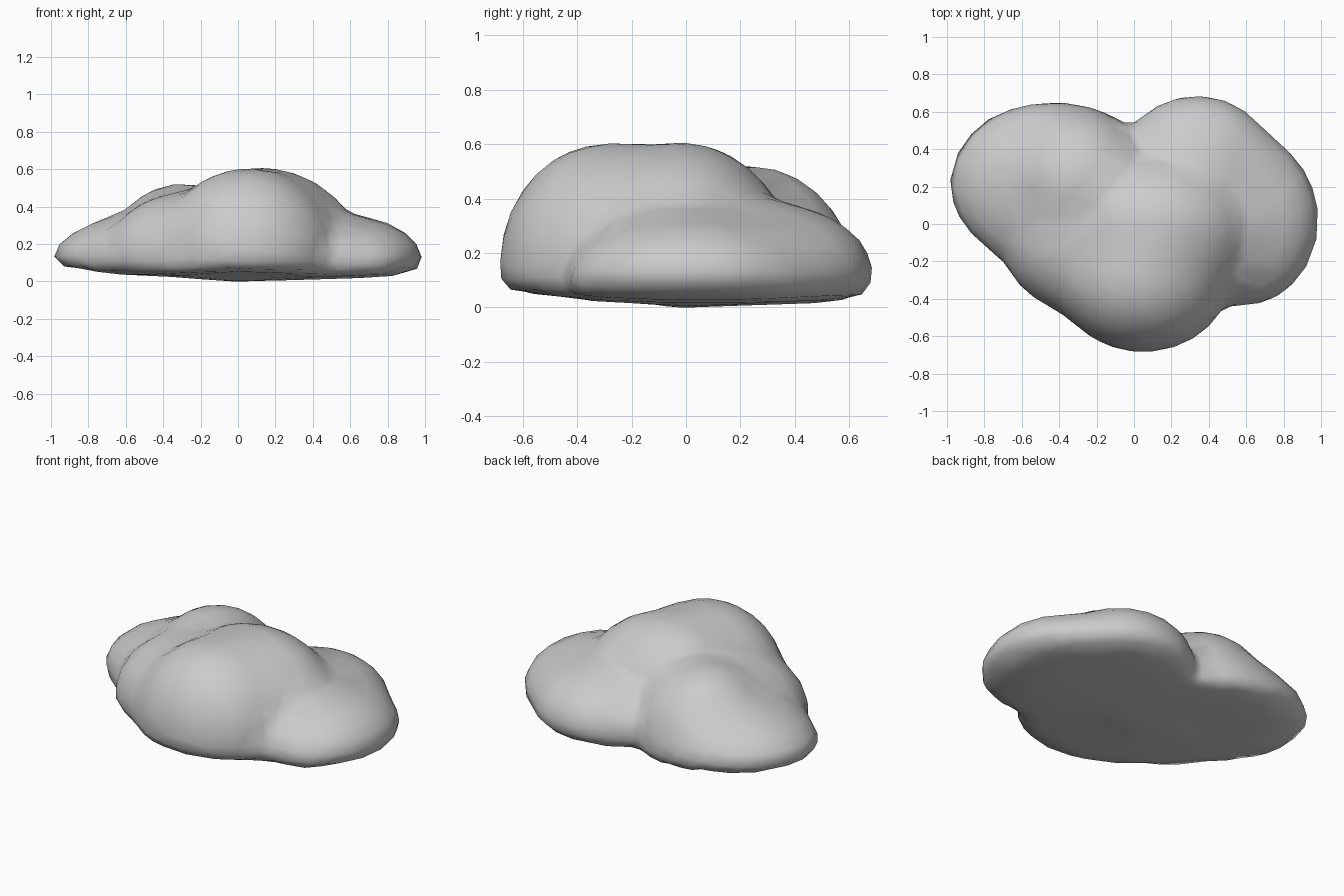
import bpy, bmesh
from mathutils import Vector

if "Cube" in bpy.data.objects:
    bpy.data.objects.remove(bpy.data.objects["Cube"])

# Puffy lobes of the cloud: centre, radii
LOBES = [
    ((0.05, -0.295, 0.15), (0.46, 0.39, 0.45)),   # front puff
    ((0.12, -0.02, 0.10), (0.55, 0.43, 0.505)),   # middle dome
    ((0.60, 0.02, 0.10), (0.40, 0.46, 0.25)),     # right puff
    ((0.34, 0.30, 0.12), (0.42, 0.39, 0.265)),    # back right puff
    ((-0.30, 0.23, 0.11), (0.40, 0.39, 0.41)),    # back left puff
    ((-0.50, 0.22, 0.11), (0.50, 0.43, 0.25)),    # left puff
    ((-0.29, -0.08, 0.12), (0.42, 0.39, 0.35)),   # front left puff
]
ORIGIN = Vector((0, 0, 0.2))
BLEND = 0.12


def lobe_distance(d, centre, radii):
    """Distance from ORIGIN along d to the far side of one lobe."""
    o = Vector([(ORIGIN[i] - centre[i]) / radii[i] for i in range(3)])
    v = Vector([d[i] / radii[i] for i in range(3)])
    a, b, c = v.dot(v), o.dot(v), o.dot(o) - 1
    disc = b * b - a * c
    return (-b + disc ** 0.5) / a if disc > 0 else 0.0


def soft_max(distances):
    """Largest distance, rounded where the two largest nearly meet."""
    second, first = sorted(distances)[-2:]
    h = max(BLEND - (first - second), 0) / BLEND
    return first + h * h * BLEND / 4


def floor_height(p):
    """Gently bowed underside, lifting towards the left tip."""
    return ((0.06 if p.x < 0 else 0.02) * p.x ** 2
            + (0.11 if p.y < 0 else 0.05) * p.y ** 2)


# Cloud body: a sphere pushed out to the lobes and cut by the underside
bm = bmesh.new()
bmesh.ops.create_icosphere(bm, subdivisions=5, radius=1)
for v in bm.verts:
    d = v.co.normalized()
    t = soft_max([lobe_distance(d, c, r) for c, r in LOBES])
    if d.z < 0:
        for _ in range(6):
            z = floor_height(ORIGIN + d * t)
            t = min(t, (z - ORIGIN.z) / d.z)
    v.co = ORIGIN + d * t
for _ in range(2):
    bmesh.ops.smooth_vert(bm, verts=bm.verts, factor=0.4,
                          use_axis_x=True, use_axis_y=True, use_axis_z=True)
for f in bm.faces:
    f.smooth = True
bmesh.ops.recalc_face_normals(bm, faces=bm.faces)

mesh = bpy.data.meshes.new("cloud_body")
bm.to_mesh(mesh)
bm.free()
grey = bpy.data.materials.new("light_grey")
grey.diffuse_color = (0.6, 0.6, 0.6, 1)
grey.use_nodes = True
grey.node_tree.nodes["Principled BSDF"].inputs["Base Color"].default_value = grey.diffuse_color
mesh.materials.append(grey)
cloud = bpy.data.objects.new("cloud_body", mesh)
bpy.context.collection.objects.link(cloud)

# Coarser facets
facets = cloud.modifiers.new("coarse_facets", 'DECIMATE')
facets.ratio = 0.2
